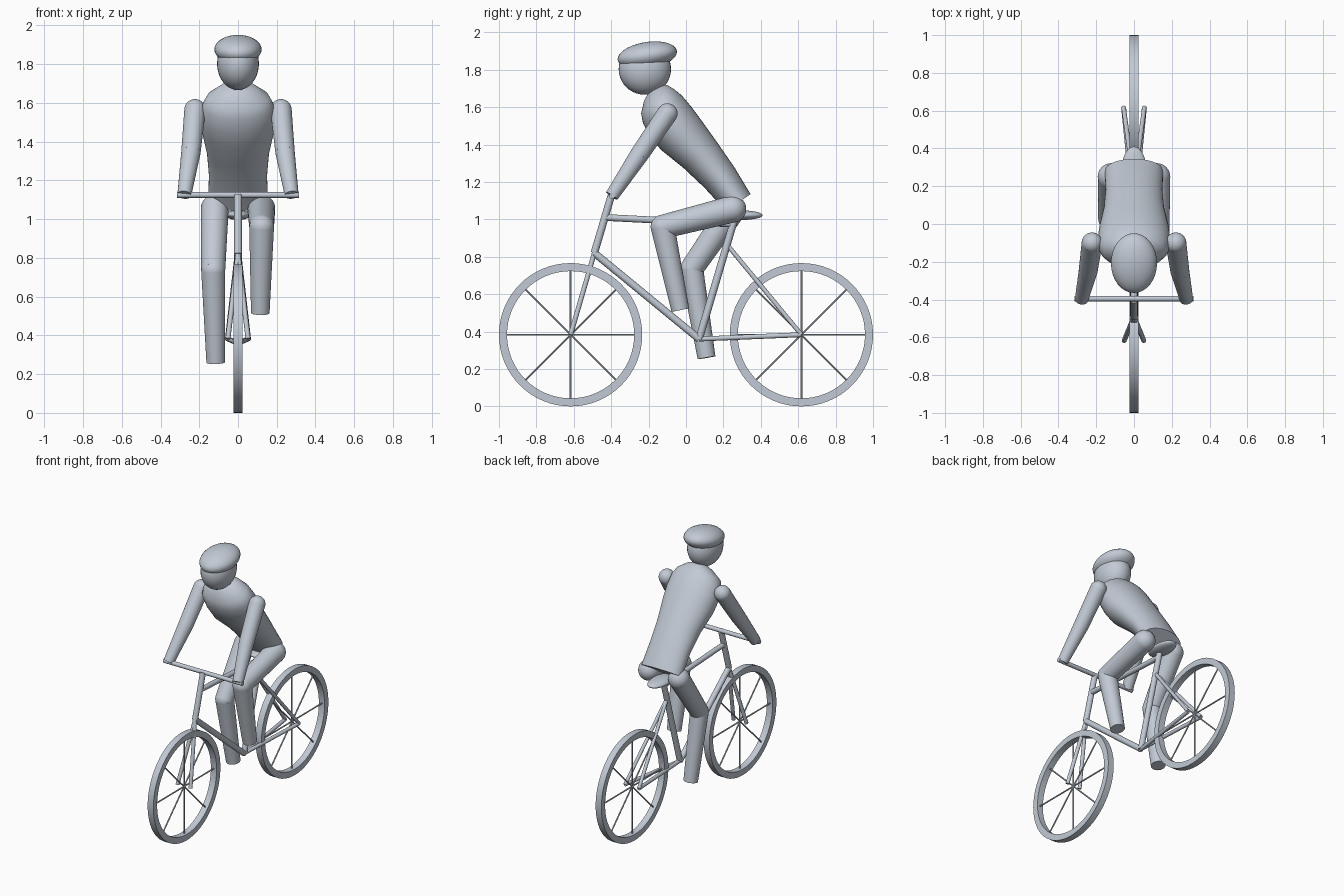
import bpy, bmesh, math
from mathutils import Vector, Matrix

cube = bpy.data.objects.get("Cube")
if cube:
    bpy.data.objects.remove(cube, do_unlink=True)

grey = bpy.data.materials.new("cool_grey")
grey.use_nodes = True
colour = (0.54, 0.59, 0.66, 1)
grey.diffuse_color = colour
grey.node_tree.nodes["Principled BSDF"].inputs["Base Color"].default_value = colour


def finish(name, bm):
    """Turn a bmesh into a smooth-shaded object with sharp edges kept."""
    bmesh.ops.recalc_face_normals(bm, faces=bm.faces[:])
    mesh = bpy.data.meshes.new(name)
    bm.to_mesh(mesh)
    bm.free()
    mesh.materials.append(grey)
    obj = bpy.data.objects.new(name, mesh)
    bpy.context.collection.objects.link(obj)
    bpy.ops.object.select_all(action="DESELECT")
    obj.select_set(True)
    bpy.context.view_layer.objects.active = obj
    bpy.ops.object.shade_smooth_by_angle(angle=math.radians(40))
    return obj


def add_tube(bm, a, b, r1, r2=None, sides=16):
    """Capped, optionally tapered tube between two points."""
    a, b = Vector(a), Vector(b)
    d = b - a
    turn = d.to_track_quat("Z", "Y").to_matrix().to_4x4()
    bmesh.ops.create_cone(bm, cap_ends=True, segments=sides, radius1=r1,
                          radius2=r1 if r2 is None else r2, depth=d.length,
                          matrix=Matrix.Translation((a + b) / 2) @ turn)


def add_ball(bm, centre, size, tilt=0):
    m = (Matrix.Translation(centre) @ Matrix.Rotation(tilt, 4, "X")
         @ Matrix.Diagonal((*size, 1)))
    bmesh.ops.create_uvsphere(bm, u_segments=32, v_segments=20, radius=1, matrix=m)


def tube(name, a, b, r):
    bm = bmesh.new()
    add_tube(bm, a, b, r)
    finish(name, bm)


def ball(name, centre, size, tilt=0):
    bm = bmesh.new()
    add_ball(bm, centre, size, tilt)
    finish(name, bm)


def limb(name, points, radii):
    """Two tapered segments with round root and middle joints, flat end."""
    bm = bmesh.new()
    for i in range(2):
        add_ball(bm, points[i], [radii[i]] * 3)
        add_tube(bm, points[i], points[i + 1], radii[i], radii[i + 1], 32)
    finish(name, bm)


# Wheels: rectangular-section rim and four full-width spokes
AXLE_Y, AXLE_Z = 0.617, 0.383
for label, y in (("front", -AXLE_Y), ("rear", AXLE_Y)):
    bm = bmesh.new()
    steps = 64
    rings = []
    for i in range(steps):
        a = math.tau * i / steps
        rings.append([bm.verts.new((x, y + r * math.cos(a), AXLE_Z + r * math.sin(a)))
                      for x, r in ((-.023, .34), (.023, .34), (.023, .383), (-.023, .383))])
    for i in range(steps):
        p, q = rings[i], rings[(i + 1) % steps]
        for k in range(4):
            n = (k + 1) % 4
            bm.faces.new((p[k], p[n], q[n], q[k]))
    finish(label + "_wheel_rim", bm)
    bm = bmesh.new()
    for i in range(4):
        a = math.pi * i / 4
        d = Vector((0, math.cos(a), math.sin(a))) * 0.35
        c = Vector((0, y, AXLE_Z))
        add_tube(bm, c - d, c + d, 0.005, sides=8)
    finish(label + "_wheel_spokes", bm)

# Bicycle frame
crown = (0, -0.49, 0.82)
bottom_bracket = (0, 0.07, 0.36)
tube("steering_tube", crown, (0, -0.40, 1.125), 0.02)
tube("top_tube", (0, -0.435, 1.01), (0, 0.245, 0.975), 0.018)
tube("down_tube", crown, bottom_bracket, 0.02)
tube("seat_tube", bottom_bracket, (0, 0.262, 1.01), 0.02)
tube("handlebar", (-0.315, -0.395, 1.125), (0.315, -0.395, 1.125), 0.015)
for side, s in (("left", 1), ("right", -1)):
    tube(side + "_fork", crown, (s * 0.052, -AXLE_Y, AXLE_Z), 0.013)
    tube(side + "_chain_stay", bottom_bracket, (s * 0.055, AXLE_Y, AXLE_Z), 0.013)
    tube(side + "_seat_stay", (0, 0.215, 0.87), (s * 0.055, AXLE_Y, AXLE_Z), 0.012)
ball("saddle", (0, 0.29, 1.022), (0.065, 0.12, 0.026))

# Torso: elliptical sections lofted along a leaning spine
spine = Vector((0, 0.575, -0.818))
depth_dir = Vector((0, 0.818, 0.575))
sections = [(-1.49, .835, .03, .03), (-1.465, .83, .09, .075), (-1.42, .815, .16, .11),
            (-1.37, .81, .185, .128), (-1.29, .81, .192, .135), (-1.2, .813, .185, .134),
            (-1.05, .835, .16, .113), (-.9, .85, .15, .097), (-.73, .855, .155, .08)]
bm = bmesh.new()
rings = []
for along, offset, wide, deep in sections:
    c = spine * along + depth_dir * offset
    rings.append([bm.verts.new(c + Vector((wide * math.cos(a), 0, 0)) + depth_dir * deep * math.sin(a))
                  for a in (math.tau * i / 40 for i in range(40))])
for p, q in zip(rings, rings[1:]):
    for i in range(40):
        n = (i + 1) % 40
        bm.faces.new((p[i], p[n], q[n], q[i]))
bm.faces.new(rings[0])
bm.faces.new(rings[-1])
finish("torso", bm)

# Head and helmet
ball("head", (0, -0.22, 1.803), (0.108, 0.14, 0.137))
ball("helmet", (0, -0.207, 1.876), (0.122, 0.16, 0.072), math.radians(9))

# Arms
for side, s in (("left", 1), ("right", -1)):
    limb(side + "_arm",
         [(s * .222, -.10, 1.565), (s * .243, -.25, 1.345), (s * .277, -.397, 1.125)],
         (.055, .05, .036))

# Legs: left pedal up, right pedal down
limb("left_leg", [(.12, .25, 1.055), (.122, -.125, .96), (.115, -.03, .515)],
     (.072, .064, .048))
limb("right_leg", [(-.12, .25, 1.055), (-.128, .03, .735), (-.115, .11, .26)],
     (.072, .062, .048))
